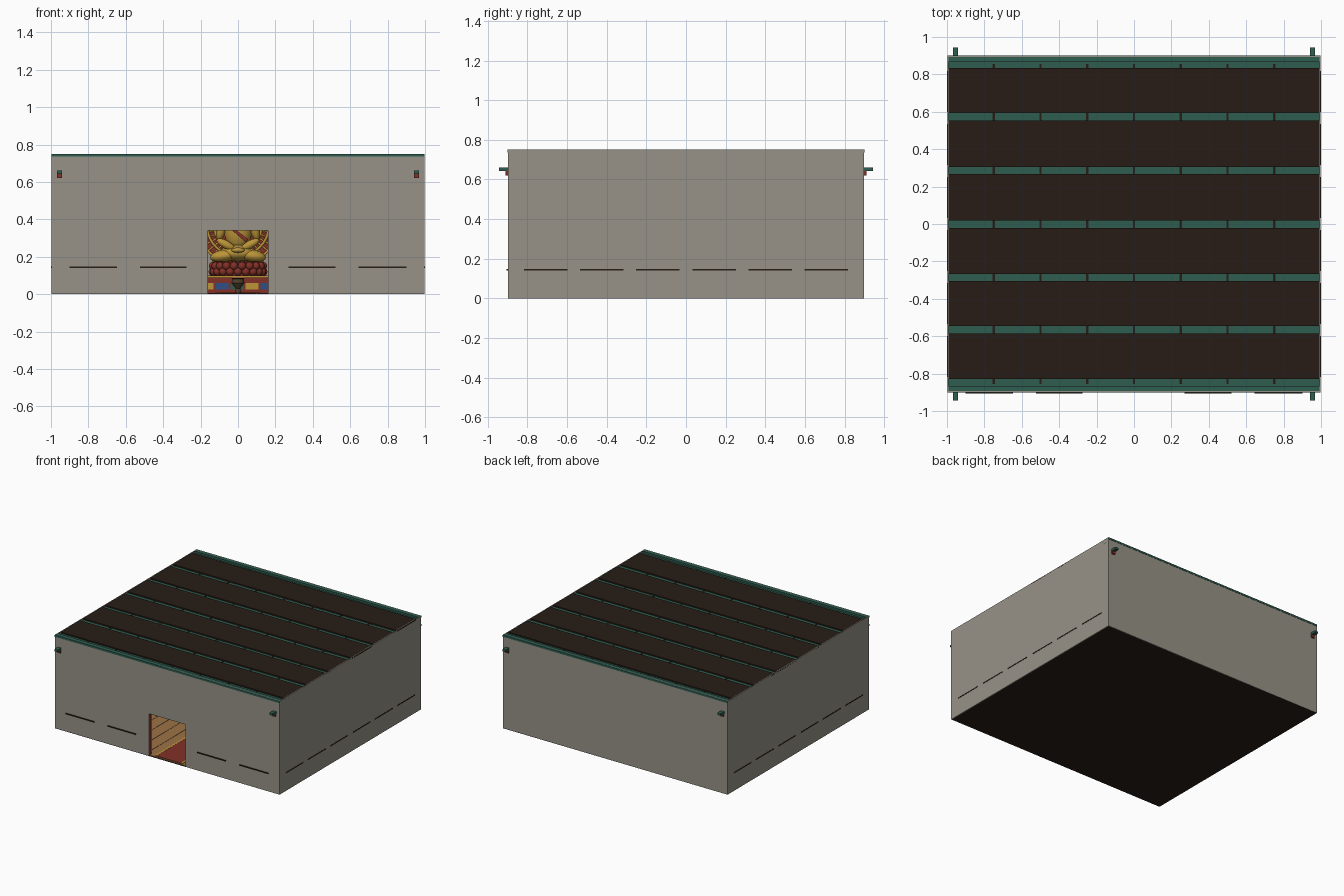
import bpy, bmesh, math
from mathutils import Matrix, Vector

if "Cube" in bpy.data.objects:
    bpy.data.objects.remove(bpy.data.objects["Cube"])

def mat(name, r, g, b):
    m = bpy.data.materials.new(name)
    m.diffuse_color = (r, g, b, 1)
    m.use_nodes = True
    m.node_tree.nodes["Principled BSDF"].inputs["Base Color"].default_value = m.diffuse_color
    return m

PLASTER = mat("plaster", .31, .29, .245)
DARK = mat("dark_wood", .02, .012, .008)
GREEN = mat("green_paint", .028, .11, .08)
RED = mat("red_lacquer", .22, .03, .02)
WOOD = mat("floor_wood", .33, .17, .06)
GOLD = mat("gold", .5, .3, .04)
BLUE = mat("blue_paint", .03, .08, .25)
BRONZE = mat("bronze", .08, .05, .02)

def finish(name, bm, m, smooth=False):
    me = bpy.data.meshes.new(name)
    bmesh.ops.recalc_face_normals(bm, faces=bm.faces)
    bm.to_mesh(me)
    bm.free()
    me.materials.append(m)
    ob = bpy.data.objects.new(name, me)
    bpy.context.collection.objects.link(ob)
    if smooth:
        bpy.ops.object.select_all(action='DESELECT')
        ob.select_set(True)
        bpy.context.view_layer.objects.active = ob
        bpy.ops.object.shade_smooth_by_angle(angle=math.radians(40))
    return ob

def boxes(name, m, items):
    """Each item is (x0, x1, y0, y1, z0, z1)."""
    bm = bmesh.new()
    for x0, x1, y0, y1, z0, z1 in items:
        M = Matrix.Translation(((x0+x1)/2, (y0+y1)/2, (z0+z1)/2)) @ Matrix.Diagonal((x1-x0, y1-y0, z1-z0, 1))
        bmesh.ops.create_cube(bm, size=1, matrix=M)
    return finish(name, bm, m)

def balls(name, m, items):
    """Each item is (centre, radii, tilt about y)."""
    bm = bmesh.new()
    for c, r, t in items:
        M = Matrix.Translation(c) @ Matrix.Rotation(t, 4, 'Y') @ Matrix.Diagonal((*r, 1))
        bmesh.ops.create_uvsphere(bm, u_segments=20, v_segments=12, radius=1, matrix=M)
    return finish(name, bm, m, True)

def lathe(name, m, profile, spots, n=20, sy=1):
    bm = bmesh.new()
    for cx, cy in spots:
        rings = [[bm.verts.new((cx + r*math.cos(2*math.pi*i/n), cy + sy*r*math.sin(2*math.pi*i/n), z))
                  for i in range(n)] for r, z in profile]
        for a, b in zip(rings, rings[1:]):
            for i in range(n):
                bm.faces.new((a[i], a[(i+1) % n], b[(i+1) % n], b[i]))
        bm.faces.new(rings[0][::-1])
        bm.faces.new(rings[-1])
    return finish(name, bm, m, True)

W, D, H, T = .998, .898, .75, .006
BAYS = [-.85 + .85*i/3 for i in range(7)]

# outer walls, front one split around the doorway
boxes("side_walls", PLASTER, [(s*W - T*(s > 0), s*W + T*(s < 0), -D, D, 0, H) for s in (-1, 1)])
boxes("back_wall", PLASTER, [(-W, W, D-T, D, 0, H)])
boxes("front_wall", PLASTER, [(-W, -.163, -D, -D+T, 0, H), (.163, W, -D, -D+T, 0, H),
                              (-.163, .163, -D, -D+T, .34, H)])
boxes("door_frame", RED, [(-.175, -.16, -D+T, -D+.03, 0, .34), (.16, .175, -D+T, -D+.03, 0, .34),
                          (-.175, .175, -D+T, -D+.03, .34, .36)])

# floor, planks and runner
boxes("floor_base", DARK, [(-W, W, -D, D, 0, .003)])
boxes("floor_planks", WOOD, [(-.985+i*.0985, -.985+i*.0985+.096, -D+T, D-T, .003, .006) for i in range(20)])
boxes("runner", RED, [(-.11, .11, -.88, .4, .006, .009)])
boxes("runner_trim", GOLD, [(s*.115-.008, s*.115+.008, -.88, .4, .006, .01) for s in (-1, 1)])

# ceiling boards with green beams showing in the gaps
edges = [(-.83, -.586), (-.546, -.304), (-.267, -.022), (.018, .267), (.305, .553), (.593, .833)]
boxes("ceiling_panels", DARK, [(-W, W, a, b, .738, .748) for a, b in edges])
boxes("ceiling_beams", GREEN, [(-W+T, W-T, y-.03, y+.03, .69, .735) for y in BAYS[1:-1]])
boxes("edge_beams", GREEN, [(-W, W, *sorted((s*.9, s*.865)), .735, .75) for s in (-1, 1)] +
      [(-W, W, *sorted((s*.87, s*.81)), .69, .735) for s in (-1, 1)])
boxes("ceiling_battens", DARK, [(x-.006, x+.006, -.855, .855, .725, .737) for x in [-.75+.25*i for i in range(7)]])

# eave rails whose ends pass through the front and back walls
boxes("tie_rail_caps", GREEN, [(s*.955-.014, s*.955+.014, -.944, .944, .643, .66) for s in (-1, 1)])
boxes("tie_rails", RED, [(s*.955-.013, s*.955+.013, -.91, .91, .62, .643) for s in (-1, 1)])

# windows on the inside, sills slightly through the wall
fx = [(-.9, -.647), (-.525, -.275), (.27, .52), (.643, .9)]
sy = [(c-.11, c+.11) for c in [-.7083 + .2833*i for i in range(6)]]
sills = [(a, b, -.905, -.87, .141, .149) for a, b in fx]
frames, papers = [], []
for a, b in fx:
    papers.append((a, b, -D+T, -D+.012, .15, .45))
    frames += [(x-.005, x+.005, -D+T, -.877, .15, .45) for x in [a+(b-a)*i/4 for i in range(5)]]
    frames += [(a, b, -D+T, -.877, z-.005, z+.005) for z in (.15, .25, .35, .45)]
for s in (-1, 1):
    for a, b in sy:
        def wall(d0, d1, *r):
            return (*sorted((s*d0, s*d1)), *r)
        sills.append(wall(.97, 1.0, a, b, .141, .149))
        papers.append(wall(.986, .992, a, b, .15, .45))
        frames += [wall(.978, .992, y-.005, y+.005, .15, .45) for y in [a+(b-a)*i/4 for i in range(5)]]
        frames += [wall(.978, .992, a, b, z-.005, z+.005) for z in (.15, .25, .35, .45)]
boxes("window_sills", DARK, sills)
boxes("window_papers", PLASTER, papers)
boxes("window_lattice", RED, frames)

# columns along the walls and inside the hall
spots = [(s*.955, y) for s in (-1, 1) for y in BAYS] + [(s*.5, y) for s in (-1, 1) for y in (BAYS[2], BAYS[4])]
lathe("columns", RED, [(.022, .02), (.022, .69)], spots, 16)
lathe("column_bases", PLASTER, [(.032, .006), (.032, .015), (.024, .025)], spots, 16)

# altar with painted panels
Y = .62
boxes("altar", RED, [(-.38, .38, Y-.17, Y+.2, .006, .085), (-.4, .4, Y-.18, Y+.21, .085, .1)])
for k, (m, n) in enumerate(((BLUE, "blue"), (GREEN, "green"), (GOLD, "gold"))):
    boxes("altar_panels_" + n, m, [(-.36+.08*i, -.29+.08*i, Y-.175, Y-.168, .025, .06) for i in range(k, 9, 3)])
boxes("altar_trim", GOLD, [(-.4, .4, Y-.183, Y-.179, .088, .097)])
lathe("incense_bowl", BRONZE, [(.018, .009), (.012, .03), (.035, .06), (.03, .08), (.036, .085)], [(0, .3)])

# lotus seat with two rows of petals
lathe("lotus_core", RED, [(.13, .1), (.1, .125), (.14, .175)], [(0, Y)], 28, .8)
balls("lotus_petals", RED, [((.135*math.cos(a), Y+.108*math.sin(a), z), (.022, .022, .022), 0)
      for z, o in ((.12, 0), (.15, .5)) for a in [(i+o)*math.tau/20 for i in range(20)]])

# seated golden statue
parts = [((0, Y, .345), (.075, .055, .11), 0), ((0, Y-.01, .22), (.1, .075, .045), 0),
         ((0, Y, .495), (.042, .042, .052), 0), ((0, Y, .548), (.022, .022, .02), 0),
         ((0, Y, .45), (.025, .025, .03), 0), ((0, Y-.085, .235), (.035, .02, .014), 0)]
for s in (-1, 1):
    parts += [((s*.075, Y-.03, .205), (.075, .05, .033), s*.15), ((s*.085, Y, .36), (.028, .032, .075), -s*.25),
              ((s*.065, Y-.05, .265), (.055, .024, .022), -s*.5), ((s*.042, Y, .485), (.007, .01, .024), 0)]
balls("statue", GOLD, parts)
sash = boxes("sash", RED, [(-.06, .06, -.004, .004, -.009, .009)])
sash.matrix_world = Matrix.Translation((0, Y-.056, .325)) @ Matrix.Rotation(.7, 4, 'Y')

# pointed halo panel with gold rings and rays
def halo_pt(a, k):
    up = max(0, math.cos(a))
    return Vector((k*.21*math.sin(a), Y+.12, .36 + k*(.2*math.cos(a) + .05*up**6)))

bm = bmesh.new()
face = bm.faces.new([bm.verts.new(halo_pt(i*math.tau/40, 1)) for i in range(40)])
ext = bmesh.ops.extrude_face_region(bm, geom=[face])
bmesh.ops.translate(bm, vec=(0, .02, 0), verts=[v for v in ext["geom"] if isinstance(v, bmesh.types.BMVert)])
finish("halo_panel", bm, RED)

def tubes(name, paths, r, m):
    cu = bpy.data.curves.new(name, 'CURVE')
    cu.dimensions, cu.bevel_depth, cu.bevel_resolution = '3D', r, 1
    for pts, cyc in paths:
        sp = cu.splines.new('POLY')
        sp.points.add(len(pts)-1)
        for p, q in zip(sp.points, pts):
            p.co = (*q, 1)
        sp.use_cyclic_u = cyc
    cu.materials.append(m)
    bpy.context.collection.objects.link(bpy.data.objects.new(name, cu))

tubes("halo_rings", [([halo_pt(i*math.tau/40, k) for i in range(40)], True) for k in (.6, .78, 1)], .008, GOLD)
tubes("halo_rays", [([halo_pt(i*math.tau/36, .6), halo_pt(i*math.tau/36, 1)], False) for i in range(36)], .005, GOLD)
